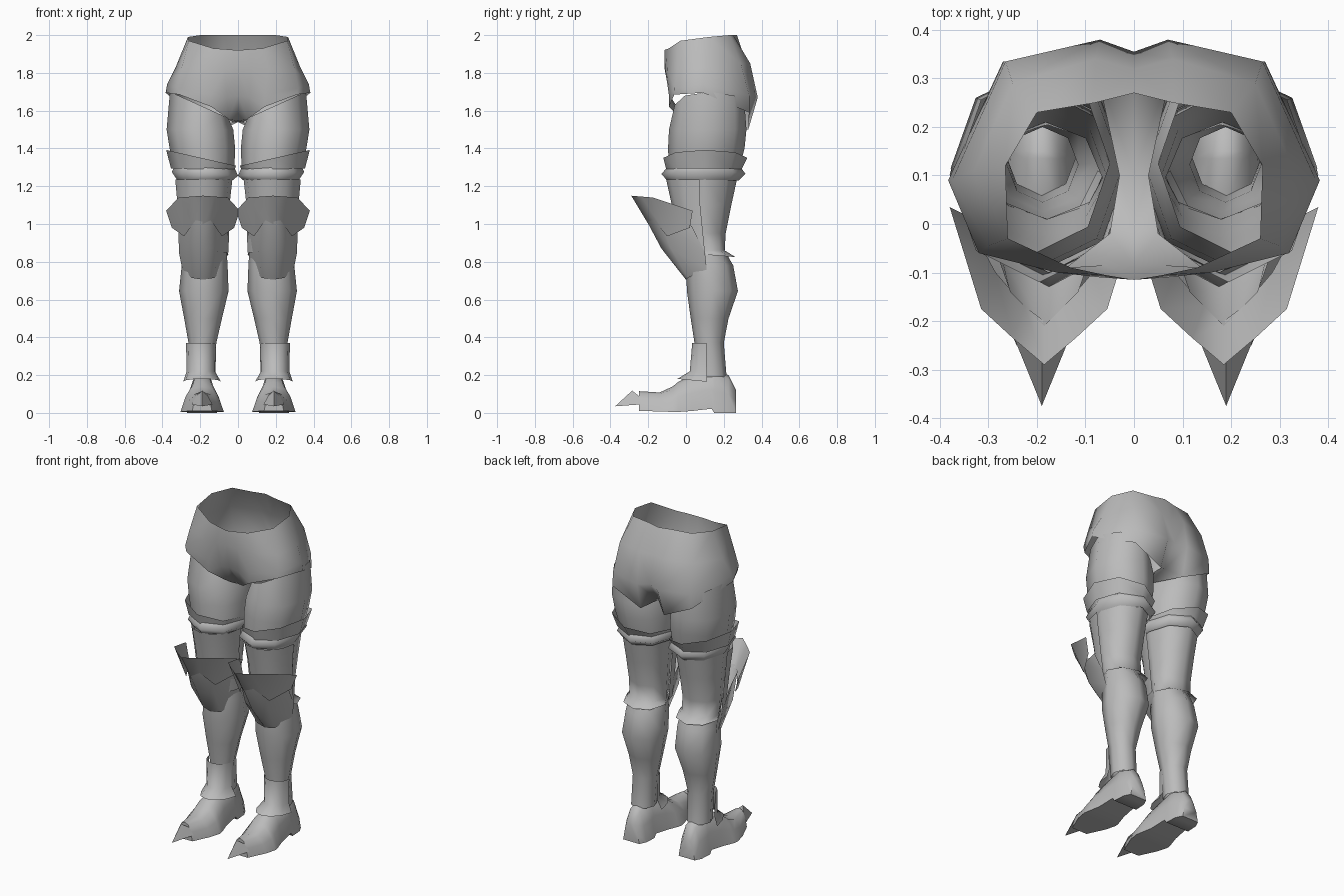
import bpy
import bmesh
import math

default_cube = bpy.data.objects.get("Cube")
if default_cube:
    bpy.data.objects.remove(default_cube)

LEG_X = 0.185    # centre line of one leg

steel = bpy.data.materials.new("grey steel")
steel.use_nodes = True
steel_colour = (0.5, 0.5, 0.5, 1)
steel.diffuse_color = steel_colour
steel.node_tree.nodes["Principled BSDF"].inputs["Base Color"].default_value = steel_colour


def finish(name, bm, sharp_angle=75):
    """Turn a half-model bmesh into a smooth object mirrored across the body."""
    mesh = bpy.data.meshes.new(name)
    bm.to_mesh(mesh)
    bm.free()
    mesh.materials.append(steel)
    mesh.shade_smooth()
    mesh.set_sharp_from_angle(angle=math.radians(sharp_angle))
    obj = bpy.data.objects.new(name, mesh)
    bpy.context.collection.objects.link(obj)
    mirror = obj.modifiers.new("Left and right", 'MIRROR')
    mirror.use_clip = True
    mirror.merge_threshold = 0.0005
    return obj


def skin(bm, rows, closed=False):
    """Join neighbouring rows of points with quads, facing outward."""
    grid = [[bm.verts.new(point) for point in row] for row in rows]
    for upper, lower in zip(grid, grid[1:]):
        count = len(upper)
        for i in range(count if closed else count - 1):
            j = (i + 1) % count
            bm.faces.new((upper[i], lower[i], lower[j], upper[j]))
    return grid


def tube(name, rings, sides=8, start=0, sweep=360):
    """Rings are (z, inner x, outer x, front y, back y, sideways tilt, back drop)."""
    closed = sweep == 360
    rows = []
    for z, x_in, x_out, y_front, y_back, tilt, drop in rings:
        row = []
        for i in range(sides if closed else sides + 1):
            angle = math.radians(start + sweep * i / sides)
            c, s = math.cos(angle), math.sin(angle)
            row.append(((x_in + x_out) / 2 + c * (x_out - x_in) / 2,
                        (y_front + y_back) / 2 + s * (y_back - y_front) / 2,
                        z + tilt * c - drop * s))
        rows.append(row)
    bm = bmesh.new()
    skin(bm, rows, closed)
    return finish(name, bm)


def plate(name, half_rows):
    """A shaped plate, symmetric about the centre of one leg."""
    rows = []
    for half in half_rows:
        row = [(LEG_X - x, y, z) for x, y, z in reversed(half[1:])]
        row += [(LEG_X + x, y, z) for x, y, z in half]
        rows.append(row)
    bm = bmesh.new()
    skin(bm, rows)
    return finish(name, bm)


# Hips: front centre round the side to back centre, from waist to hem
hips = bmesh.new()
hip_rows = [
    [(0, -.115, 1.92), (.06, -.105, 1.925), (.13, -.09, 1.93), (.26, -.03, 1.97),
     (.265, .12, 1.99), (.2, .23, 2), (.08, .25, 2), (0, .27, 2)],
    [(0, -.115, 1.83), (.07, -.11, 1.82), (.16, -.1, 1.82), (.3, -.045, 1.82),
     (.33, .11, 1.83), (.25, .29, 1.85), (.08, .34, 1.85), (0, .32, 1.85)],
    [(0, -.085, 1.68), (.06, -.085, 1.67), (.14, -.09, 1.68), (.32, -.06, 1.72),
     (.375, .09, 1.74), (.265, .335, 1.68), (.07, .38, 1.67), (0, .355, 1.68)],
    [(0, 0, 1.545), (.05, -.02, 1.555), (.14, -.09, 1.62), (.31, -.062, 1.685),
     (.383, .09, 1.695), (.27, .335, 1.59), (.08, .33, 1.5), (0, .27, 1.55)],
]
hem = skin(hips, hip_rows)[-1]
crotch_mid = hips.verts.new((0, .1, 1.54))
crotch_side = hips.verts.new((.03, .1, 1.54))
hips.faces.new((hem[0], crotch_mid, crotch_side, hem[1]))
hips.faces.new((crotch_mid, hem[-1], hem[-2], crotch_side))
finish("hips", hips)

# Upper leg and the two bands above the knee
tube("thigh", [
    (1.63, .05, .36, -.06, .31, .07, 0),
    (1.5, .025, .378, -.09, .32, 0, 0),
    (1.4, .015, .362, -.095, .31, 0, 0),
    (1.28, .02, .335, -.09, .28, 0, 0)])
tube("upper_thigh_band", [
    (1.35, .01, .38, -.12, .325, .042, 0),
    (1.29, .02, .355, -.105, .295, .005, 0)])
tube("lower_thigh_band", [
    (1.3, .015, .335, -.1, .29, .01, 0),
    (1.265, 0, .35, -.13, .315, .01, 0),
    (1.23, .03, .32, -.1, .28, 0, 0)])

# Back of the knee, ending in a flared cuff
tube("knee_tube", [
    (1.26, .04, .325, -.09, .275, 0, 0),
    (1.1, .055, .31, -.05, .24, 0, 0),
    (.95, .065, .3, -.02, .21, 0, 0),
    (.86, .06, .3, .01, .205, 0, 0),
    (.835, .05, .31, .01, .262, 0, .01)])
tube("knee_front_plate", [
    (1.235, .03, .332, -.105, .25, 0, 0),
    (1.1, .045, .32, -.075, .225, 0, 0),
    (.85, .05, .31, -.03, .23, 0, 0)], sides=6, start=180, sweep=180)

# Knee guards
plate("knee_guard_upper", [
    [(0, -.29, 1.15), (.065, -.235, 1.145), (.13, -.175, 1.14), (.195, .035, 1.07)],
    [(0, -.2, 1.0), (.04, -.17, 1.02), (.1, -.1, .935), (.165, .02, .98)]])
plate("knee_guard_lower", [
    [(0, -.21, 1.02), (.07, -.14, 1.02), (.13, .03, .99)],
    [(0, -.13, .87), (.08, -.08, .87), (.128, .1, .85)],
    [(0, 0, .705), (.06, .01, .715), (.11, .11, .76)]])

# Shin and ankle
tube("shin", [
    (.86, .06, .295, .01, .205, 0, 0),
    (.78, .055, .298, 0, .25, 0, 0),
    (.645, .05, .312, .005, .275, 0, 0),
    (.5, .085, .285, .025, .225, 0, 0),
    (.37, .115, .262, .045, .2, 0, 0),
    (.19, .12, .262, .06, .215, 0, 0)])
tube("ankle_guard", [
    (.37, .118, .275, .033, .185, 0, 0),
    (.22, .122, .272, .02, .2, 0, 0),
    (.165, .09, .29, -.045, .265, 0, .015)], sides=6, start=180, sweep=180)

# Foot: cross-sections from heel to toe as (y, half width, sole z, top z)
FOOT_X = 0.19
foot_sections = [
    (.265, .055, 0, .12), (.225, .075, 0, .2), (.15, .08, 0, .23),
    (.135, .08, .022, .23), (.03, .09, .01, .2), (-.04, .11, .005, .165),
    (-.07, .115, .005, .14), (-.14, .1, .008, .108), (-.25, .052, .01, .115)]
foot = bmesh.new()
foot_rows = []
for y, width, sole, top in foot_sections:
    middle = sole + (top - sole) * 0.5
    half = [(width, sole), (width * .8, middle), (width * .45, sole + (top - sole) * .9)]
    outline = half + [(0, top)] + [(-x, z) for x, z in reversed(half)]
    foot_rows.append([(FOOT_X + x, y, z) for x, z in outline])
foot_grid = skin(foot, foot_rows, closed=True)
for end in (foot_grid[0], foot_grid[-1]):
    foot.faces.new(end)
bmesh.ops.recalc_face_normals(foot, faces=foot.faces[:])
finish("foot", foot, 60)

# Toe spike: a pointed cap over the front of the foot
spike = bmesh.new()
tip = spike.verts.new((FOOT_X, -.375, .035))
base_outline = [(-.055, -.24, .045), (-.03, -.25, .09), (0, -.285, .118),
                (.03, -.25, .09), (.055, -.24, .045)]
base = [spike.verts.new((FOOT_X + x, y, z)) for x, y, z in base_outline]
for a, b in zip(base, base[1:] + base[:1]):
    spike.faces.new((tip, a, b))
spike.faces.new(base)
bmesh.ops.recalc_face_normals(spike, faces=spike.faces[:])
finish("toe_spike", spike, 50)
